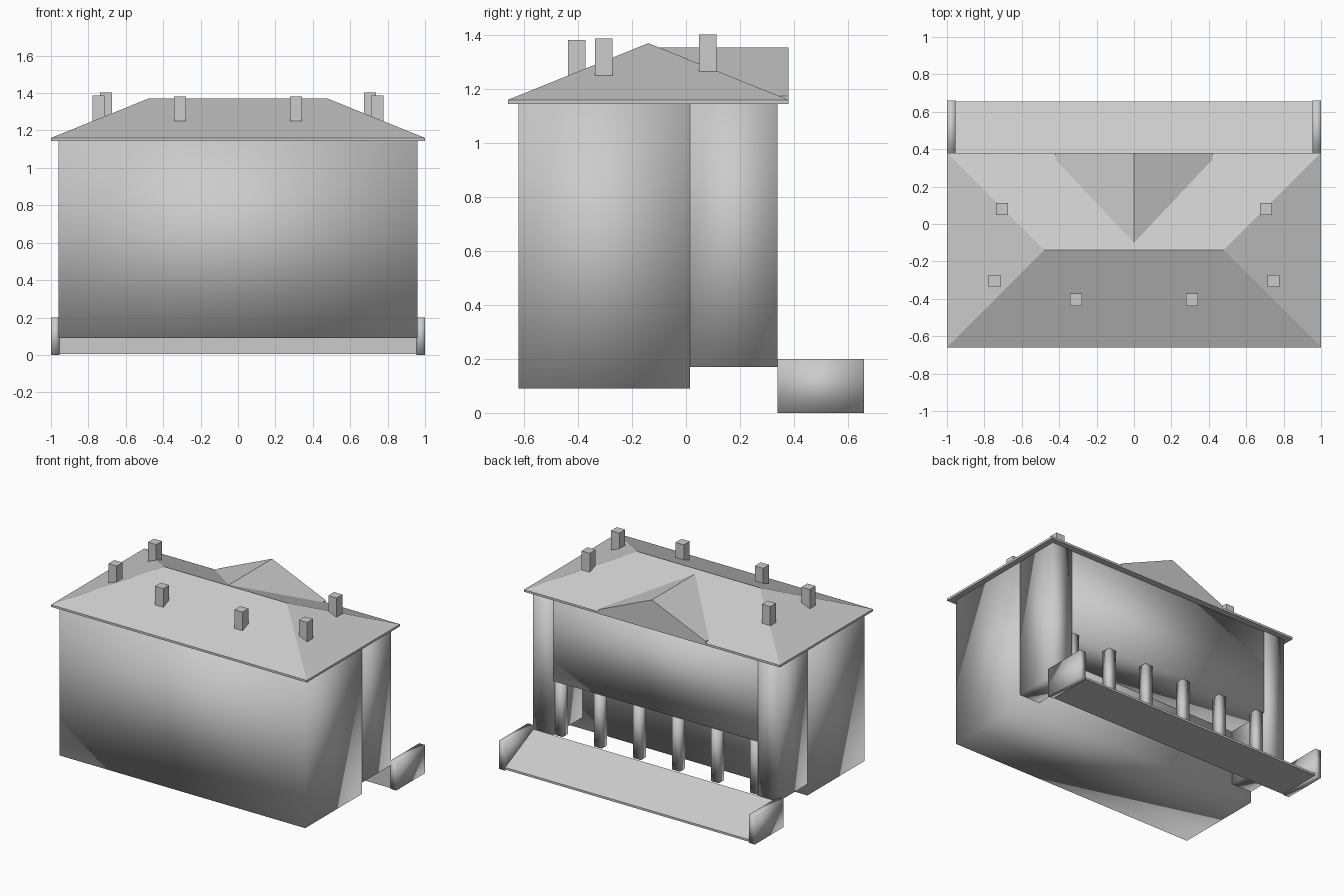
import bpy


def mesh(name, verts, faces, smooth=False):
    data = bpy.data.meshes.new(name)
    data.from_pydata(verts, [], faces)
    data.polygons.foreach_set("use_smooth", [smooth] * len(faces))
    obj = bpy.data.objects.new(name, data)
    bpy.context.collection.objects.link(obj)
    return obj


def box(name, x0, x1, y0, y1, z0, z1, smooth=True):
    x0, x1 = min(x0, x1), max(x0, x1)
    verts = [(x, y, z) for z in (z0, z1)
             for x, y in ((x0, y0), (x1, y0), (x1, y1), (x0, y1))]
    return mesh(name, verts, [(3, 2, 1, 0), (4, 5, 6, 7), (0, 1, 5, 4),
                              (1, 2, 6, 5), (2, 3, 7, 6), (3, 0, 4, 7)], smooth)


# Main hall and the upper storey carried over the open porch, softly shaded
box("main_hall", -0.96, 0.96, -0.62, 0.015, 0.09, 1.145)
box("upper_porch_storey", -0.80, 0.80, 0.015, 0.335, 0.55, 1.145)

# Hip roof with a thin eave
eave = [(-1, -0.66), (1, -0.66), (1, 0.38), (-1, 0.38)]
roof = [(x, y, z) for z in (1.145, 1.16) for x, y in eave]
roof += [(-0.48, -0.14, 1.37), (0.48, -0.14, 1.37)]
mesh("hip_roof", roof, [(3, 2, 1, 0), (0, 1, 5, 4), (1, 2, 6, 5), (2, 3, 7, 6), (3, 0, 4, 7),
                        (4, 5, 9, 8), (5, 6, 9), (6, 7, 8, 9), (7, 4, 8)])

# Gable over the porch, running back into the roof
gable = [(-0.42, 0.38, 1.16), (0.42, 0.38, 1.16), (0.42, 0.38, 1.174), (0, 0.38, 1.355),
         (-0.42, 0.38, 1.174), (-0.42, 0.345, 1.174), (0.42, 0.345, 1.174), (0, -0.10, 1.354)]
mesh("porch_gable", gable, [(1, 0, 4, 3, 2), (3, 4, 5, 7), (2, 3, 7, 6),
                            (0, 5, 4), (1, 2, 6), (0, 1, 6, 7, 5)])

# Porch columns
for i in range(6):
    x = -0.7625 + i * 0.305
    box("porch_column", x - 0.03, x + 0.03, 0.27, 0.33, 0.17, 0.55)

# Solid wedge-shaped entrance ramp
profile = [(0.34, 0.005), (0.655, 0.005), (0.655, 0.02), (0.34, 0.17)]
ramp = [(x, y, z) for x in (-0.955, 0.955) for y, z in profile]
mesh("entrance_ramp", ramp, [(3, 2, 1, 0), (4, 5, 6, 7), (0, 1, 5, 4),
                             (1, 2, 6, 5), (2, 3, 7, 6), (3, 0, 4, 7)])

# Mirrored side wings, ramp walls and chimneys
h = 0.0325
for s in (-1, 1):
    box("side_wing", s * 0.80, s * 0.96, 0.015, 0.34, 0.17, 1.145)
    box("ramp_wall", s * 0.955, s, 0.34, 0.66, 0.0, 0.2)
    for x, y, z in ((0.705, 0.08, 1.265), (0.745, -0.305, 1.25), (0.31, -0.405, 1.245)):
        box("chimney", s * x - h, s * x + h, y - h, y + h, z, z + 0.137, False)
